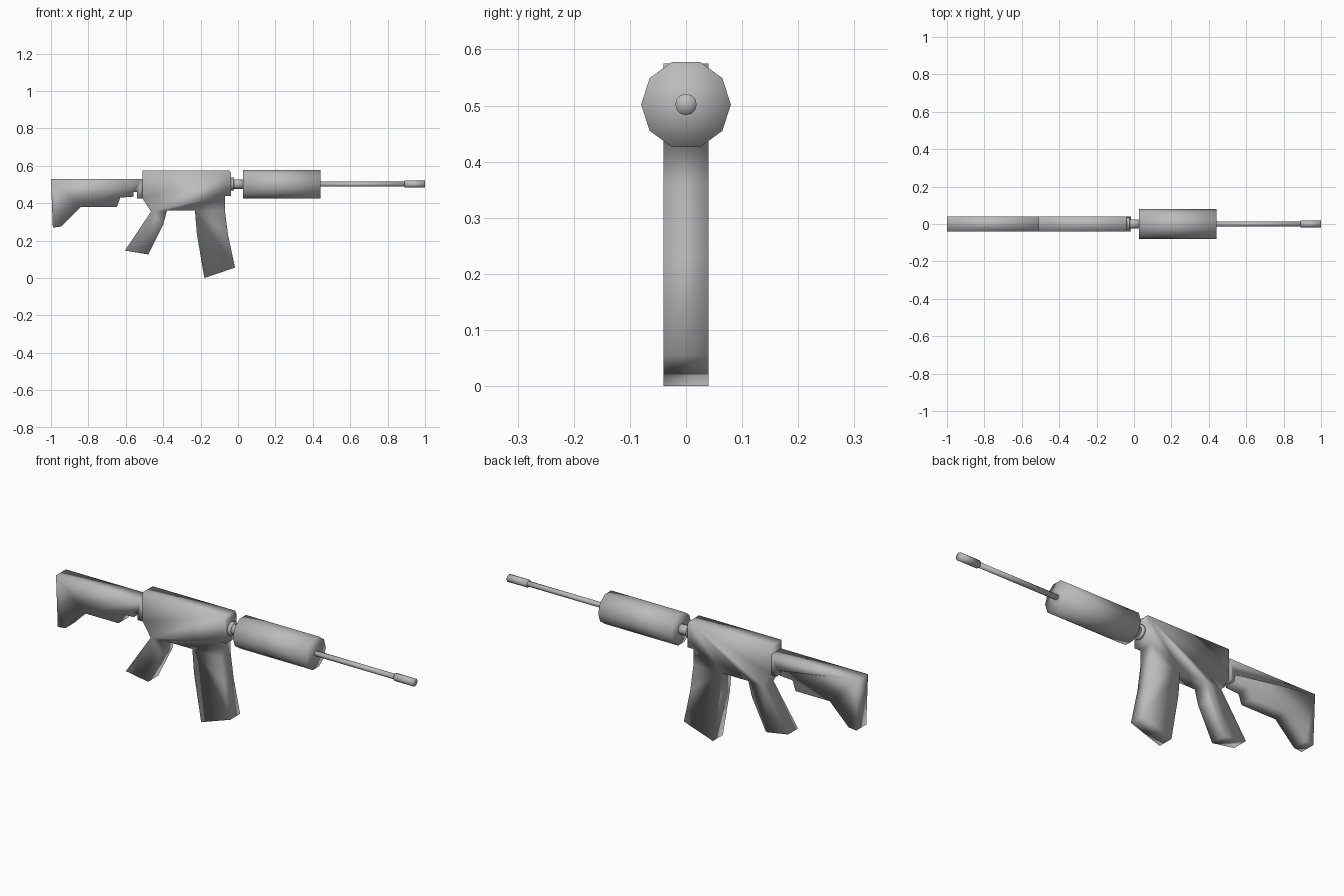
import bpy
import bmesh
from math import pi

cube = bpy.data.objects.get("Cube")
if cube:
    bpy.data.objects.remove(cube, do_unlink=True)

grey = bpy.data.materials.new("plain_grey")
grey.use_nodes = True
colour = (0.5, 0.5, 0.5, 1)
grey.diffuse_color = colour
grey.node_tree.nodes["Principled BSDF"].inputs["Base Color"].default_value = colour

HALF_WIDTH = 0.04
AXIS_HEIGHT = 0.502


def finish(obj):
    obj.data.materials.append(grey)
    for face in obj.data.polygons:
        face.use_smooth = True


def slab(name, profile):
    """Extrude an (x, z) outline across the full width."""
    bm = bmesh.new()
    face = bm.faces.new([bm.verts.new((x, -HALF_WIDTH, z)) for x, z in profile])
    result = bmesh.ops.extrude_face_region(bm, geom=[face], use_keep_orig=True)
    moved = [v for v in result["geom"] if isinstance(v, bmesh.types.BMVert)]
    bmesh.ops.translate(bm, verts=moved, vec=(0, 2 * HALF_WIDTH, 0))
    bmesh.ops.recalc_face_normals(bm, faces=bm.faces)
    mesh = bpy.data.meshes.new(name)
    bm.to_mesh(mesh)
    bm.free()
    obj = bpy.data.objects.new(name, mesh)
    bpy.context.collection.objects.link(obj)
    finish(obj)


def rod(name, start, end, radius, sides=12):
    """Cylinder lying along x on the barrel axis."""
    bpy.ops.mesh.primitive_cylinder_add(
        vertices=sides, radius=radius, depth=end - start, end_fill_type='TRIFAN',
        location=((start + end) / 2, 0, AXIS_HEIGHT), rotation=(0, pi / 2, 0))
    obj = bpy.context.object
    obj.name = name
    finish(obj)


# Receiver with grip and curved magazine in one outline
slab("receiver_body", [
    (-0.51, 0.575), (-0.51, 0.425), (-0.465, 0.355),
    (-0.605, 0.147), (-0.48, 0.126), (-0.40, 0.286), (-0.38, 0.36),
    (-0.23, 0.36), (-0.22, 0.235), (-0.18, 0.0), (-0.016, 0.056),
    (-0.053, 0.23), (-0.07, 0.36), (-0.07, 0.44), (-0.037, 0.44),
    (-0.037, 0.56), (-0.045, 0.575)])

# Shoulder stock with stepped underside
slab("stock", [
    (-1.0, 0.53), (-0.99, 0.27), (-0.947, 0.275), (-0.84, 0.38),
    (-0.647, 0.38), (-0.63, 0.43), (-0.56, 0.435), (-0.56, 0.46),
    (-0.54, 0.46), (-0.54, 0.425), (-0.51, 0.425), (-0.51, 0.53)])

# Parts along the barrel axis
rod("collar", -0.04, -0.022, 0.035)
rod("neck", -0.03, 0.03, 0.025)
rod("handguard", 0.027, 0.44, 0.08, sides=10)
rod("barrel", 0.43, 0.9, 0.013)
rod("muzzle", 0.89, 1.0, 0.019)
